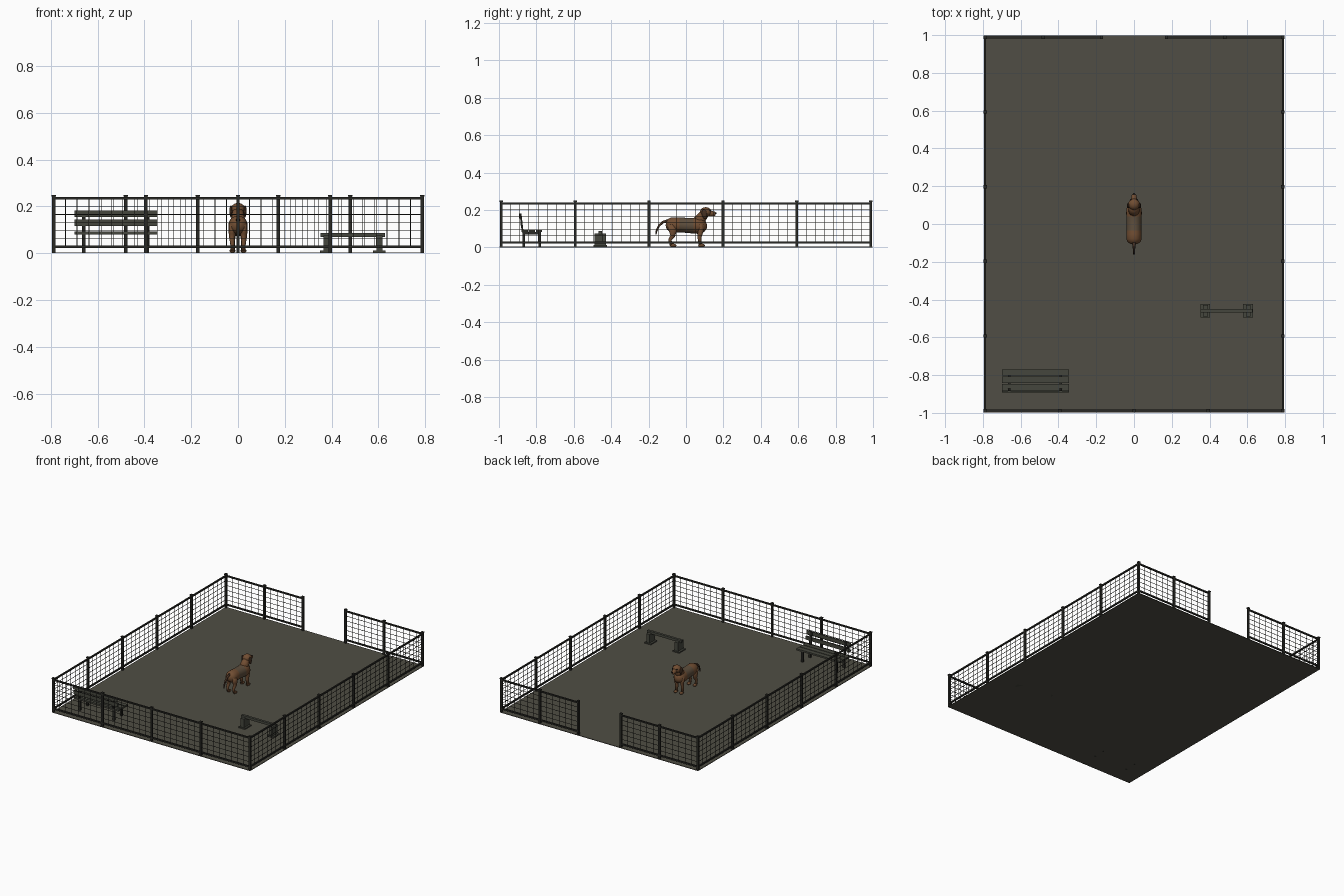
import bpy, bmesh, math
from mathutils import Vector

if "Cube" in bpy.data.objects:
    bpy.data.objects.remove(bpy.data.objects["Cube"])


def material(name, rgb):
    m = bpy.data.materials.new(name)
    m.diffuse_color = (*rgb, 1)
    m.use_nodes = True
    m.node_tree.nodes["Principled BSDF"].inputs["Base Color"].default_value = m.diffuse_color
    return m


GROUND = material("olive ground", (0.080, 0.076, 0.058))
METAL = material("dark metal", (0.022, 0.022, 0.018))
WOOD = material("grey wood", (0.060, 0.062, 0.048))
FUR = material("brown fur", (0.165, 0.075, 0.032))
BACK = material("dull brown saddle", (0.110, 0.075, 0.045))
DARK = material("dark brown fur", (0.060, 0.030, 0.016))
BLACK = material("black nose", (0.008, 0.007, 0.006))


def finish(name, bm, mats, smooth=False):
    bmesh.ops.recalc_face_normals(bm, faces=bm.faces)
    me = bpy.data.meshes.new(name)
    bm.to_mesh(me)
    bm.free()
    for m in mats:
        me.materials.append(m)
    ob = bpy.data.objects.new(name, me)
    bpy.context.collection.objects.link(ob)
    if smooth:
        for p in me.polygons:
            p.use_smooth = True
    return ob


def add_box(bm, lo, hi):
    vs = bmesh.ops.create_cube(bm, size=1)["verts"]
    for v in vs:
        v.co = Vector([(a + b) / 2 + c * (b - a) for a, b, c in zip(lo, hi, v.co)])
    return vs


def boxes(name, mat, items):
    bm = bmesh.new()
    for lo, hi in items:
        add_box(bm, lo, hi)
    return finish(name, bm, [mat])


def ball(name, mat, loc, radii, tilt=0):
    bm = bmesh.new()
    bmesh.ops.create_uvsphere(bm, u_segments=20, v_segments=12, radius=1)
    ob = finish(name, bm, [mat], True)
    ob.location, ob.scale = loc, radii
    ob.rotation_euler.x = tilt
    return ob


def tube(name, mats, rings, sides=14, rule=None):
    """Skin round rings (x, y, z, radius, side stretch) along a path."""
    bm, loops = bmesh.new(), []
    pts = [Vector(r[:3]) for r in rings]
    for i, r in enumerate(rings):
        d = (pts[min(i + 1, len(pts) - 1)] - pts[max(i - 1, 0)]).normalized()
        side = Vector((1, 0, 0))
        up = side.cross(d).normalized()
        loops.append([bm.verts.new(pts[i] + side * math.cos(a) * r[3] * r[4] + up * math.sin(a) * r[3])
                      for a in (2 * math.pi * k / sides for k in range(sides))])
    for a, b in zip(loops, loops[1:]):
        for k in range(sides):
            j = (k + 1) % sides
            f = bm.faces.new((a[k], a[j], b[j], b[k]))
            if rule:
                f.material_index = rule(f.calc_center_median())
    bm.faces.new(loops[0])
    bm.faces.new(loops[-1])
    return finish(name, bm, mats, True)


# Ground slab
boxes("ground", GROUND, [((-0.795, -0.997, 0), (0.795, 0.997, 0.004))])

# Fence posts with caps
FX, FY = 0.788, 0.988
front_x = [-FX + i * FX / 2 for i in range(5)]
back_x = [-FX, -0.48, -0.172, 0.172, 0.48, FX]
side_y = [-FY + i * FY * 2 / 5 for i in range(6)]
posts = {(round(x, 4), -FY) for x in front_x} | {(x, FY) for x in back_x}
posts |= {(s * FX, round(y, 4)) for s in (-1, 1) for y in side_y}
for x, y in sorted(posts):
    boxes("fence_post", METAL, [((x - .007, y - .007, 0), (x + .007, y + .007, .243)),
                                ((x - .009, y - .009, .243), (x + .009, y + .009, .25))])


# Fence panels: two rails and a wire grid
def panel(a, b, divisions):
    a, b = Vector(a), Vector(b)
    items = []

    def bar(p, q, z0, z1, t):
        items.append(((min(p.x, q.x) - t, min(p.y, q.y) - t, z0), (max(p.x, q.x) + t, max(p.y, q.y) + t, z1)))

    for z in (0.027, 0.235):
        bar(a, b, z - .005, z + .005, .005)
    for i in range(1, 6):
        z = 0.027 + i * 0.208 / 6
        bar(a, b, z - .0012, z + .0012, .0012)
    for i in range(1, divisions):
        p = a.lerp(b, i / divisions)
        bar(p, p, .027, .235, .0012)
    boxes("fence_panel", METAL, items)


for p, q in zip(front_x, front_x[1:]):
    panel((p, -FY, 0), (q, -FY, 0), 8)
for p, q in zip(back_x, back_x[1:]):
    if q - p > 0 and not (p < 0 < q):      # gateway stays open
        panel((p, FY, 0), (q, FY, 0), 6)
for s in (-1, 1):
    for p, q in zip(side_y, side_y[1:]):
        panel((s * FX, p, 0), (s * FX, q, 0), 8)

# Bench
bx0, bx1 = -0.70, -0.345
boxes("bench_seat", WOOD, [((bx0, y, .081), (bx1, y + .033, .093)) for y in (-.879, -.841, -.803)])
boxes("bench_back", WOOD, [((bx0, y - .004, z), (bx1, y + .004, z + .027))
                           for y, z in ((-.882, .117), (-.889, .155))])
for x in (-0.66, -0.387):
    boxes("bench_legs", METAL, [((x - .007, y - .006, 0), (x + .007, y + .006, .081)) for y in (-.868, -.782)]
          + [((x - .007, -.87, .07), (x + .007, -.78, .081))])
    bm = bmesh.new()
    for v in add_box(bm, (x - .007, -.878, .08), (x + .007, -.868, .182)):
        v.co.y -= (v.co.z - .08) * 0.12
    finish("bench_back_support", bm, [METAL])

# Low jump: two stands and a beam
for c, s in ((0.378, 1), (0.605, 1)):
    boxes("jump_stand", WOOD, [((c - .027, -.495, 0), (c + .025, -.423, .012)),
                               ((c - .013, -.49, .012), (c + .013, -.428, .075))])
boxes("jump_beam", WOOD, [((.352, -.468, .069), (.628, -.45, .087))])

# Dog torso, with a duller band across the middle
tube("torso", [FUR, BACK], [
    (0, -.108, .125, .008, 1), (0, -.100, .124, .028, 1), (0, -.082, .122, .039, 1), (0, -.055, .120, .041, .97),
    (0, -.035, .120, .040, .97), (0, 0, .118, .040, .97), (0, .040, .116, .042, .97), (0, .065, .117, .045, .92),
    (0, .088, .121, .040, .92), (0, .104, .126, .025, .92), (0, .110, .128, .006, .92)],
    20, lambda c: 1 if -.036 < c.y < .041 else 0)
# Neck and head
tube("neck", [FUR], [(0, .062, .130, .034, .95), (0, .082, .158, .029, .95), (0, .100, .182, .024, 1)])
ball("head", FUR, (0, .105, .188), (.030, .031, .027))
tube("muzzle", [FUR], [(0, .115, .184, .020, 1), (0, .138, .180, .015, 1), (0, .152, .178, .013, 1),
                       (0, .158, .177, .007, 1)])
ball("nose", BLACK, (0, .158, .183), (.007, .005, .005))
for s in (-1, 1):
    ball("ear", DARK, (s * .030, .098, .179), (.007, .014, .026), .15)
    ball("eye", BLACK, (s * .016, .128, .197), (.004, .004, .004))
    # Front leg
    tube("front_leg", [FUR], [(s * .024, .076, .125, .020, .8), (s * .024, .078, .085, .015, .85),
                              (s * .023, .072, .055, .011, 1), (s * .023, .076, .012, .009, 1)])
    ball("front_paw", FUR, (s * .023, .083, .011), (.012, .018, .009))
    # Hind leg
    tube("hind_leg", [FUR], [(s * .024, -.076, .125, .026, .6), (s * .025, -.070, .085, .021, .7),
                             (s * .025, -.072, .060, .013, .9), (s * .024, -.086, .040, .009, 1),
                             (s * .024, -.078, .012, .009, 1)])
    ball("hind_paw", FUR, (s * .024, -.069, .011), (.012, .018, .009))
# Tail
tube("tail", [DARK], [(0, -.095, .143, .009, 1), (0, -.122, .136, .007, 1), (0, -.145, .115, .006, 1),
                      (0, -.157, .090, .005, 1), (0, -.161, .068, .003, 1)], 10)
